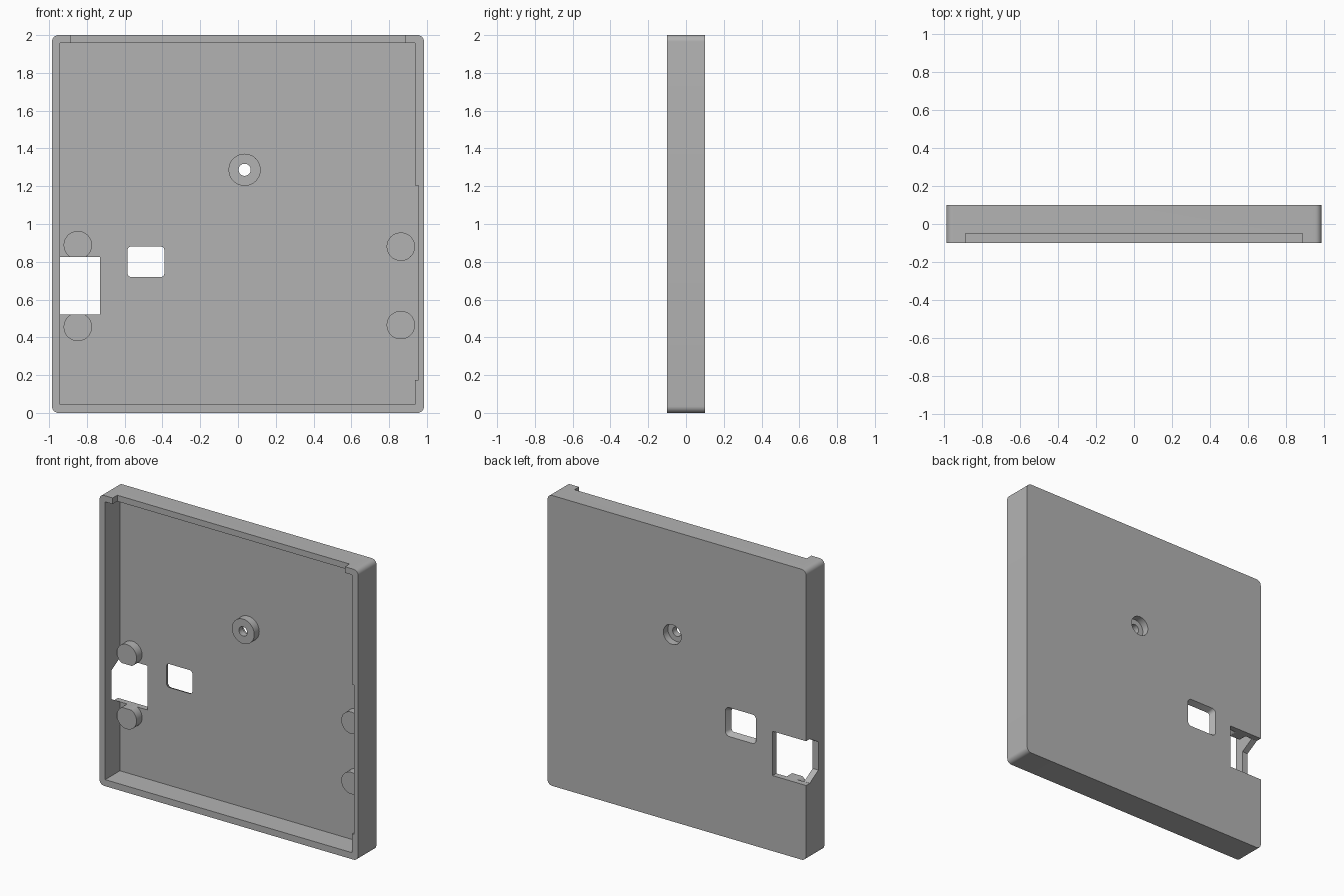
import bpy, bmesh, math
from mathutils import Vector

cube = bpy.data.objects.get("Cube")
if cube:
    bpy.data.objects.remove(cube, do_unlink=True)

grey = bpy.data.materials.new("plain_grey")
grey.use_nodes = True
colour = (0.45, 0.45, 0.45, 1)
grey.diffuse_color = colour
grey.node_tree.nodes["Principled BSDF"].inputs["Base Color"].default_value = colour

FRONT, PLATE, BACK = -0.1, 0.06, 0.1


def loft(name, ring_a, ring_b):
    """Closed solid between two matching rings of points."""
    bm = bmesh.new()
    a = [bm.verts.new(p) for p in ring_a]
    b = [bm.verts.new(p) for p in ring_b]
    bm.faces.new(a)
    bm.faces.new(b[::-1])
    for i in range(len(a)):
        j = (i + 1) % len(a)
        bm.faces.new((a[j], a[i], b[i], b[j]))
    bmesh.ops.recalc_face_normals(bm, faces=bm.faces)
    mesh = bpy.data.meshes.new(name)
    bm.to_mesh(mesh)
    bm.free()
    mesh.materials.append(grey)
    ob = bpy.data.objects.new(name, mesh)
    bpy.context.collection.objects.link(ob)
    return ob


def rounded(x0, x1, z0, z1, y, r, steps=8):
    """Rounded rectangle ring facing the front."""
    pts = []
    corners = ((x1 - r, z1 - r), (x0 + r, z1 - r), (x0 + r, z0 + r), (x1 - r, z0 + r))
    for k, (cx, cz) in enumerate(corners):
        for s in range(steps + 1):
            t = math.pi / 2 * (k + s / steps)
            pts.append(Vector((cx + r * math.cos(t), y, cz + r * math.sin(t))))
    return pts


def box(name, x0, x1, y0, y1, z0, z1):
    ring = lambda y: [(x0, y, z0), (x1, y, z0), (x1, y, z1), (x0, y, z1)]
    return loft(name, ring(y0), ring(y1))


def cylinder(name, x, z, r, y0, y1, n=48):
    ring = lambda y: [(x + r * math.cos(math.tau * i / n), y,
                       z + r * math.sin(math.tau * i / n)) for i in range(n)]
    return loft(name, ring(y0), ring(y1))


def cut(target, cutters):
    bpy.context.view_layer.objects.active = target
    for c in cutters:
        m = target.modifiers.new("cut", 'BOOLEAN')
        m.operation, m.solver, m.object = 'DIFFERENCE', 'EXACT', c
        bpy.ops.object.modifier_apply(modifier=m.name)


# Outer shell, mounting boss and support pegs
shell = loft("shell", rounded(-0.985, 0.985, 0, 2, FRONT, 0.035),
             rounded(-0.985, 0.985, 0, 2, BACK, 0.035))
BX, BZ = 0.035, 1.287
boss = cylinder("screw_boss", BX, BZ, 0.085, 0.005, PLATE + 0.004)
pegs = [cylinder(name, x, z, 0.075, 0, PLATE + 0.004) for name, x, z in (
    ("right_upper_peg", -0.848, 0.888), ("right_lower_peg", -0.848, 0.455),
    ("left_upper_peg", 0.862, 0.88), ("left_lower_peg", 0.862, 0.465))]

# Cavity, wall relief and top notch
cavity = box("cavity_cutter", -0.942, 0.937, -0.2, PLATE, 0.045, 1.958)
relief = box("relief_cutter", 0.8, 0.955, -0.2, PLATE, 0.175, 1.205)
notch = box("notch_cutter", -0.885, 0.885, -0.2, -0.05, 1.9, 2.1)

# Connector opening, with a tapered mouth through the side wall
opening = box("opening_cutter", -1.1, -0.73, PLATE - 0.001, 0.2, 0.52, 0.825)
profile = ((PLATE, 0.52), (PLATE, 0.825), (-0.033, 0.77), (-0.033, 0.575))
mouth = loft("mouth_cutter", [(-1.1, y, z) for y, z in profile],
             [(-0.93, y, z) for y, z in profile])
peg_trim = box("peg_trim_cutter", -0.95, -0.73, -0.05, 0.2, 0.52, 0.825)

# Flared small window, screw hole and its counterbore
e = 0.02
window = loft("window_cutter",
              rounded(-0.585, -0.39, 0.72, 0.88, PLATE - 0.001, 0.02),
              rounded(-0.585 - e, -0.39 + e, 0.72 - e, 0.88 + e, BACK + 0.001, 0.03))
hole = cylinder("hole_cutter", BX, BZ, 0.032, -0.2, 0.2)
bore = cylinder("bore_cutter", BX, BZ, 0.068, 0.05, 0.2)

cut(shell, [cavity, relief, notch, opening, mouth, window, hole, bore])
cut(boss, [hole, bore])
for peg in pegs[:2]:
    cut(peg, [peg_trim])

for c in (cavity, relief, notch, opening, mouth, peg_trim, window, hole, bore):
    bpy.data.objects.remove(c, do_unlink=True)

# Smooth the round surfaces, keep the edges sharp
bpy.ops.object.select_all(action='DESELECT')
for ob in [shell, boss] + pegs:
    ob.select_set(True)
bpy.context.view_layer.objects.active = shell
bpy.ops.object.shade_smooth_by_angle(angle=math.radians(30))
